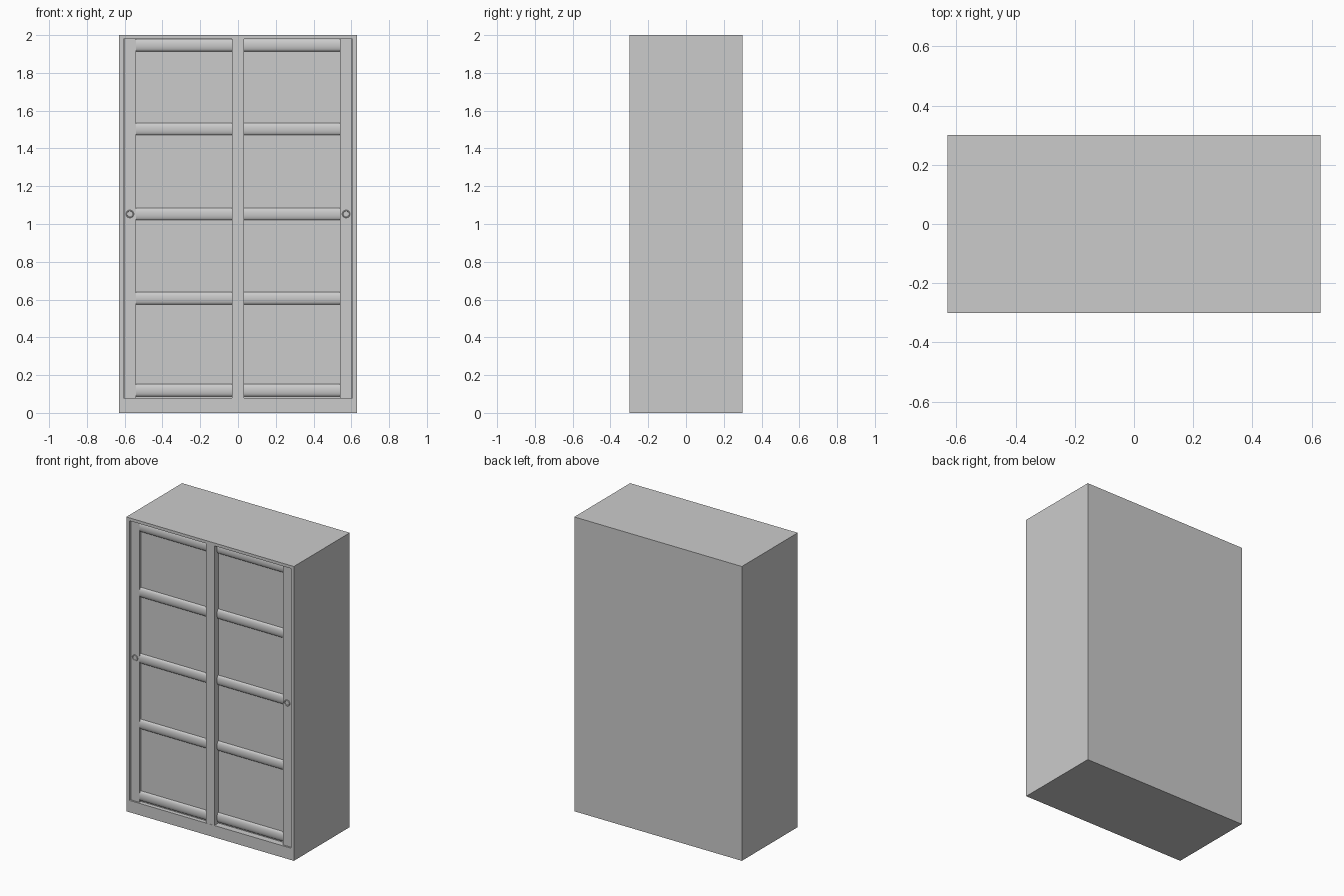
import bpy, bmesh, math
from mathutils import Matrix, Vector

if "Cube" in bpy.data.objects:
    bpy.data.objects.remove(bpy.data.objects["Cube"])


def finish(name, bm, smooth=False):
    bmesh.ops.recalc_face_normals(bm, faces=bm.faces)
    me = bpy.data.meshes.new(name)
    bm.to_mesh(me)
    bm.free()
    ob = bpy.data.objects.new(name, me)
    bpy.context.collection.objects.link(ob)
    if smooth:
        bpy.ops.object.select_all(action='DESELECT')
        ob.select_set(True)
        bpy.context.view_layer.objects.active = ob
        bpy.ops.object.shade_smooth_by_angle(angle=math.radians(35))
    return ob


def box(name, x0, x1, y0, y1, z0, z1):
    bm = bmesh.new()
    centre = Vector((x0 + x1, y0 + y1, z0 + z1)) / 2
    size = Matrix.Diagonal((x1 - x0, y1 - y0, z1 - z0, 1))
    bmesh.ops.create_cube(bm, size=1, matrix=Matrix.Translation(centre) @ size)
    return finish(name, bm)


def rail(name, x0, x1, back, bulge, z, half=0.0325, steps=10):
    """Horizontal moulding with a rounded front."""
    profile = [(back, z - half)]
    for i in range(steps + 1):
        a = math.pi * (i / steps - 0.5)
        profile.append((back - 0.004 - bulge * math.cos(a), z + half * math.sin(a)))
    profile.append((back, z + half))
    bm = bmesh.new()
    face = bm.faces.new([bm.verts.new((x0, y, h)) for y, h in profile])
    ext = bmesh.ops.extrude_face_region(bm, geom=[face], use_keep_orig=True)
    moved = [g for g in ext["geom"] if isinstance(g, bmesh.types.BMVert)]
    bmesh.ops.translate(bm, verts=moved, vec=(x1 - x0, 0, 0))
    return finish(name, bm, True)


def cup_pull(name, x, y, z):
    """Round finger pull: raised rim with a sunken centre."""
    rings = [(0.021, 0.004), (0.021, -0.003), (0.019, -0.005),
             (0.016, -0.004), (0.015, -0.001)]
    n = 24
    bm = bmesh.new()
    loops = [[bm.verts.new((x + r * math.cos(2 * math.pi * i / n), y + d,
                            z + r * math.sin(2 * math.pi * i / n)))
              for i in range(n)] for r, d in rings]
    for a, b in zip(loops, loops[1:]):
        for i in range(n):
            j = (i + 1) % n
            bm.faces.new((a[i], a[j], b[j], b[i]))
    bm.faces.new(loops[-1])
    bm.faces.new(loops[0])
    return finish(name, bm, True)


W, D = 0.63, 0.30          # half width and half depth
OX, Z0, Z1 = 0.607, 0.08, 1.98   # door opening
STILE = 0.54               # inner edge of outer stiles
MID = 0.032                # half width of the meeting stile

# Cabinet shell
box("back_panel", -W, W, D - 0.02, D, 0, 2)
box("plinth", -W, W, -D, D - 0.02, 0, Z0)
box("top_board", -W, W, -D, D - 0.02, Z1, 2)
for side, s in (("left", -1), ("right", 1)):
    a, b = sorted((s * OX, s * W))
    box(side + "_side", a, b, -D, D - 0.02, Z0, Z1)

# Sliding doors: the left one runs in front of the right one
RAILS = (0.12, 0.607, 1.053, 1.503, 1.947)
for side, s, panel_y in (("left", -1, -0.272), ("right", 1, -0.256)):
    a, b = sorted((0, s * OX))
    box(side + "_door_panel", a, b, panel_y, panel_y + 0.012, Z0, Z1)
    a, b = sorted((s * STILE, s * (OX - 0.003)))
    box(side + "_door_stile", a, b, -0.288, panel_y + 0.006, Z0, Z1)
    a, b = sorted((s * MID, s * STILE))
    for i, z in enumerate(RAILS):
        rail(f"{side}_door_rail_{i + 1}", a, b, panel_y + 0.002, 0.013, z)
    cup_pull(side + "_finger_pull", s * 0.572, -0.288, 1.053)

# Meeting stile in the middle
box("meeting_stile", -MID, MID, -0.299, -0.246, Z0, Z1)
